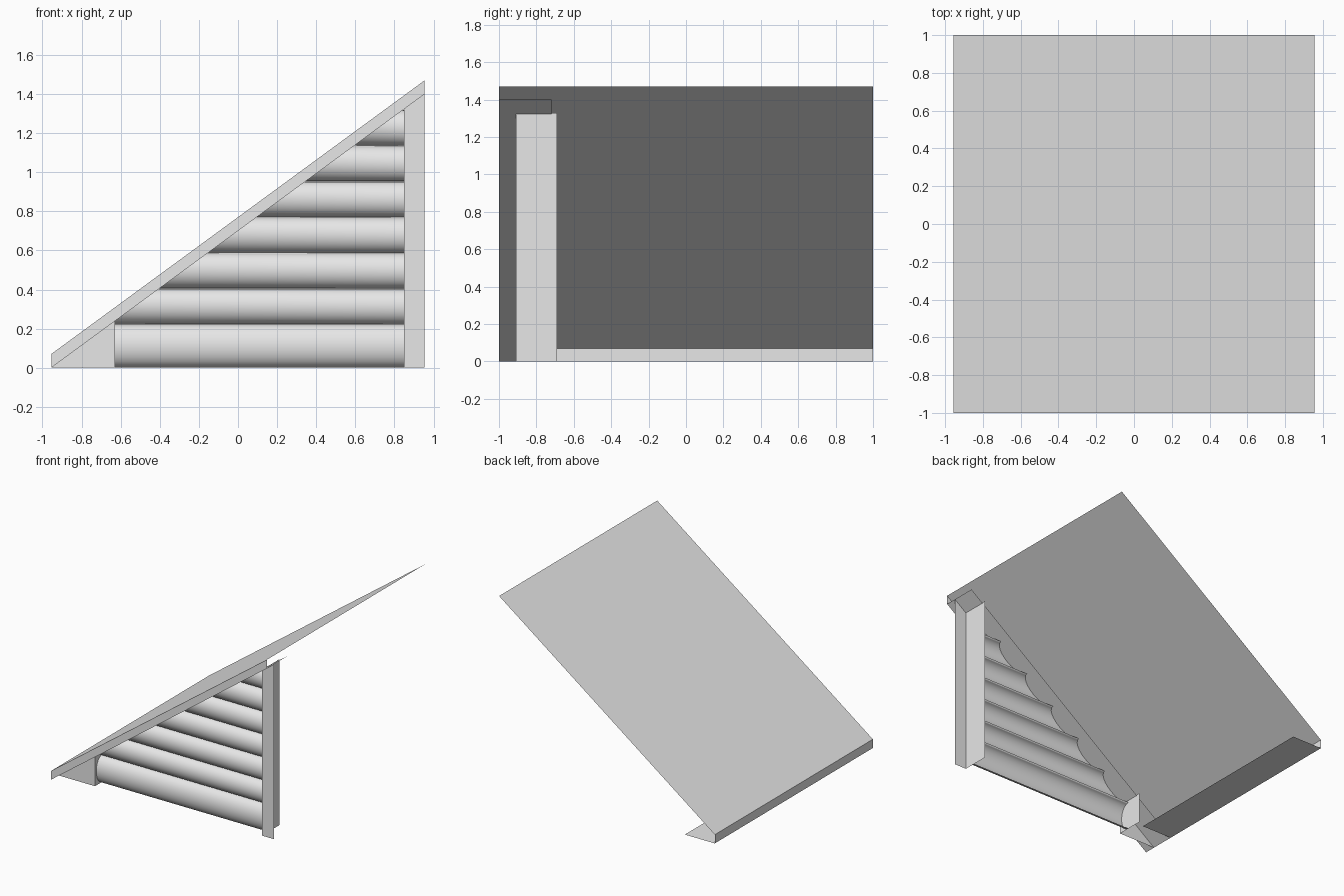
import bpy, bmesh, math

if "Cube" in bpy.data.objects:
    bpy.data.objects.remove(bpy.data.objects["Cube"], do_unlink=True)

mat = bpy.data.materials.new("light_grey")
mat.use_nodes = True
GREY = (0.8, 0.8, 0.8, 1)
mat.diffuse_color = GREY
mat.node_tree.nodes["Principled BSDF"].inputs["Base Color"].default_value = GREY

X, Y = 0.955, 1.0             # half width and half depth
THICK = 0.07                  # roof edge height
RISE = 1.40                   # slope rise
SOFFIT_Y = -0.72              # inner edge of gable soffit
TRIM_F, TRIM_B = -0.91, -0.69 # front and back of the corner trims
LEFT, RIGHT = -0.63, 0.85     # ends of the log siding


def slope(x):
    return RISE * (x + X) / (2 * X)


def finish(name, bm):
    mesh = bpy.data.meshes.new(name)
    bm.to_mesh(mesh)
    bm.free()
    mesh.materials.append(mat)
    obj = bpy.data.objects.new(name, mesh)
    bpy.context.collection.objects.link(obj)
    return obj


def sheet(name, *faces):
    bm = bmesh.new()
    for pts in faces:
        bm.faces.new([bm.verts.new(p) for p in pts])
    bmesh.ops.remove_doubles(bm, verts=bm.verts, dist=0.0001)
    return finish(name, bm)


def sloped(y0, y1, lift):
    return [(-X, y0, lift), (X, y0, RISE + lift), (X, y1, RISE + lift), (-X, y1, lift)]


# Roof sheet with its gable and eave fascia
sheet("roof", sloped(-Y, Y, THICK))
sheet("gable_fascia", [(-X, -Y, 0), (X, -Y, RISE), (X, -Y, RISE + THICK), (-X, -Y, THICK)])
sheet("eave_fascia", [(-X, Y, 0), (-X, -Y, 0), (-X, -Y, THICK), (-X, Y, THICK)])

# Soffits, open above
sheet("gable_soffit", sloped(-Y, SOFFIT_Y, 0)[::-1])
sheet("eave_soffit", [(-X, SOFFIT_Y, 0), (-X, Y, 0), (-0.69, Y, 0), (-0.69, SOFFIT_Y, 0)])


# Corner trims: a front board cut to the slope and a return board
def trim(name, x0, x1, inner, flip):
    front = [(x0, TRIM_F, 0), (x1, TRIM_F, 0), (x1, TRIM_F, slope(x1))]
    if slope(x0) > 0.001:
        front.append((x0, TRIM_F, slope(x0)))
    top = slope(inner) + 0.005
    side = [(inner, TRIM_F, 0), (inner, TRIM_B, 0), (inner, TRIM_B, top), (inner, TRIM_F, top)]
    sheet(name, front, side[::-1] if flip else side)


trim("eave_trim", -X, LEFT, LEFT, True)
trim("ridge_trim", RIGHT, X, RIGHT, False)

# Log siding: stacked round courses, trimmed along the slope
GROOVE, BULGE, STEPS = -0.815, 0.078, 12
grooves = [0.0] + [0.222 + 0.1826 * i for i in range(7)]
profile = []
for z0, z1 in zip(grooves, grooves[1:]):
    for i in range(STEPS):
        a = math.pi * i / STEPS
        z = (z0 + z1) / 2 - math.cos(a) * (z1 - z0) / 2
        profile.append((GROOVE - BULGE * math.sin(a), z))
profile.append((GROOVE, grooves[-1]))

bm = bmesh.new()
rows = [[bm.verts.new((x, y, z)) for x in (LEFT, RIGHT)] for y, z in profile]
for a, b in zip(rows, rows[1:]):
    bm.faces.new((a[0], a[1], b[1], b[0]))
bmesh.ops.bisect_plane(bm, geom=bm.verts[:] + bm.edges[:] + bm.faces[:],
                       plane_co=(-X, 0, 0), plane_no=(-RISE, 0, 2 * X), clear_outer=True)
for f in bm.faces:
    f.smooth = True
finish("log_siding", bm)
